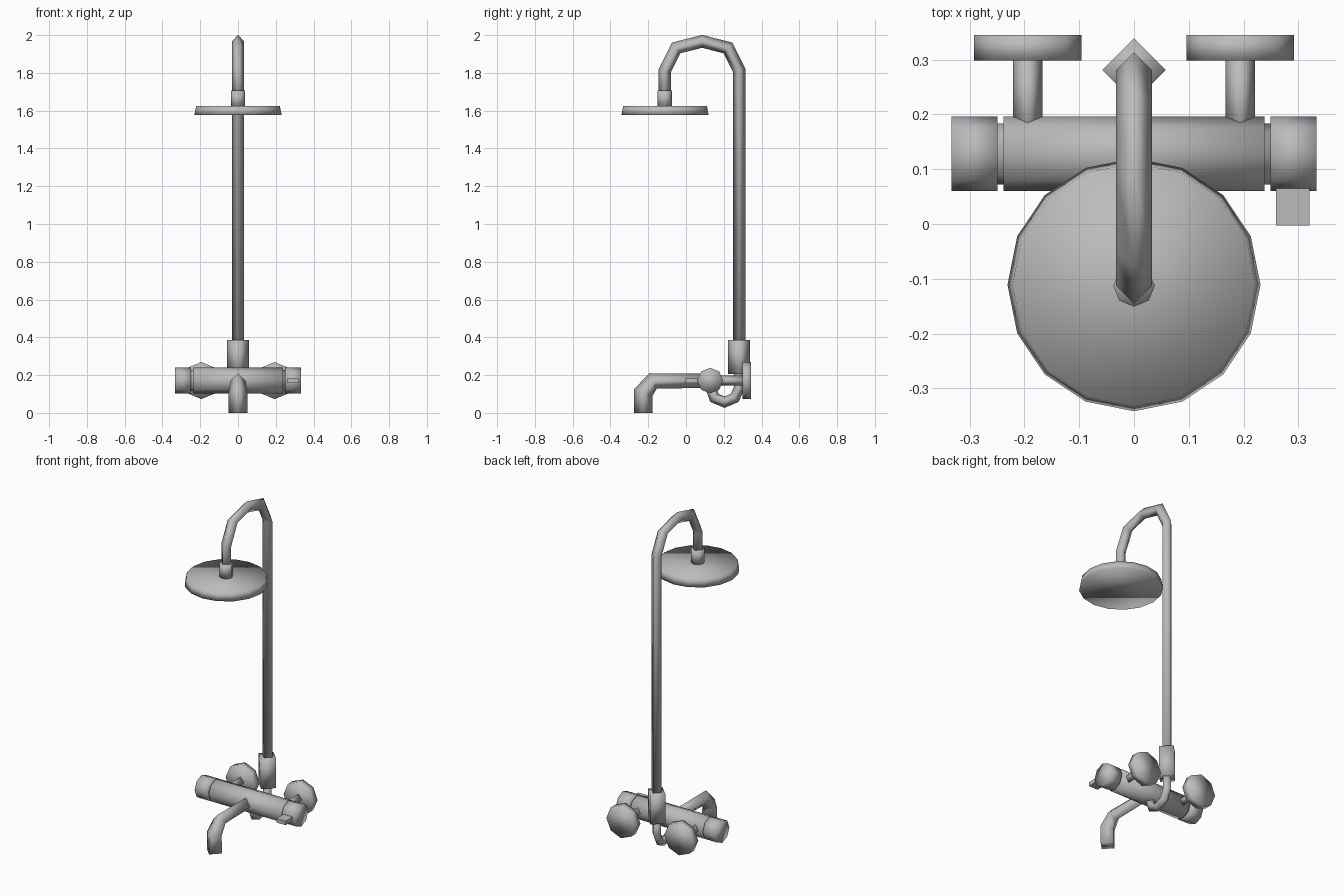
import bpy
import bmesh
from math import pi
from mathutils import Vector

default = bpy.data.objects.get("Cube")
if default:
    bpy.data.objects.remove(default, do_unlink=True)

metal = bpy.data.materials.new("grey metal")
metal.use_nodes = True
GREY = (0.5, 0.5, 0.5, 1)
metal.diffuse_color = GREY
metal.node_tree.nodes["Principled BSDF"].inputs["Base Color"].default_value = GREY


def finish(obj, name, smooth=True):
    obj.name = name
    obj.data.name = name
    obj.data.materials.append(metal)
    for poly in obj.data.polygons:
        poly.use_smooth = smooth
    return obj


def disc(name, centre, radius, depth, sides=8, top=None, rotation=(0, 0, 0)):
    """Faceted cylinder or slightly tapered disc."""
    bpy.ops.mesh.primitive_cone_add(
        vertices=sides, radius1=radius, radius2=radius if top is None else top,
        depth=depth, location=centre, rotation=rotation)
    return finish(bpy.context.object, name)


def tube(name, path, radii, x=0):
    """Four-sided mitred pipe along (y, z) points, with its corners on the axes."""
    pts = [Vector((x, y, z)) for y, z in path]
    side = Vector((1, 0, 0))
    bm = bmesh.new()
    rings = []
    for i, p in enumerate(pts):
        before = (p - pts[i - 1]).normalized() if i else None
        after = (pts[i + 1] - p).normalized() if i < len(pts) - 1 else None
        before, after = before or after, after or before
        along = (before + after).normalized()
        up = side.cross(along) / along.dot(after)
        r = radii[i] if isinstance(radii, (list, tuple)) else radii
        rings.append([bm.verts.new(p + d * r) for d in (side, up, -side, -up)])
    for a, b in zip(rings, rings[1:]):
        for k in range(4):
            n = (k + 1) % 4
            bm.faces.new((a[k], a[n], b[n], b[k]))
    bm.faces.new(rings[0])
    bm.faces.new(rings[-1])
    bmesh.ops.recalc_face_normals(bm, faces=bm.faces)
    mesh = bpy.data.meshes.new(name)
    bm.to_mesh(mesh)
    bm.free()
    obj = bpy.data.objects.new(name, mesh)
    bpy.context.collection.objects.link(obj)
    return finish(obj, name)


ALONG_X = (0, pi / 2, 0)
ALONG_Y = (pi / 2, 0, 0)
BODY_Y, BODY_Z = 0.128, 0.171
RISER_Y, HEAD_Y = 0.281, -0.113

# Riser pipe with its gooseneck
tube("riser_pipe", [(RISER_Y, 0.3), (RISER_Y, 1.815), (0.222, 1.932), (0.085, 1.967),
                    (-0.052, 1.932), (HEAD_Y, 1.81), (HEAD_Y, 1.65)], 0.033)
tube("riser_collar", [(RISER_Y, 0.205), (RISER_Y, 0.385)], 0.058)

# Rain head and its connector
disc("shower_head", (0, HEAD_Y + 0.002, 1.6), 0.231, 0.047, 16, 0.222)
disc("head_connector", (0, HEAD_Y, 1.663), 0.038, 0.085)

# Mixer body, with a thinner spindle showing in the gaps
disc("mixer_body", (0, BODY_Y, BODY_Z), 0.068, 0.476, rotation=ALONG_X)
disc("mixer_spindle", (0, BODY_Y, BODY_Z), 0.056, 0.52, rotation=ALONG_X)

# Knobs, wall inlets and wall flanges on both sides
for label, s in (("left", 1), ("right", -1)):
    disc(label + "_knob", (s * 0.291, BODY_Y, BODY_Z), 0.068, 0.084, rotation=ALONG_X)
    tube(label + "_inlet", [(0.15, BODY_Z), (0.31, BODY_Z)], 0.027, s * 0.194)
    disc(label + "_flange", (s * 0.194, 0.322, BODY_Z), 0.098, 0.046, rotation=ALONG_Y)

# Lever on the left knob
bpy.ops.mesh.primitive_cube_add(size=1, location=(0.29, 0.037, BODY_Z))
lever = finish(bpy.context.object, "knob_lever", False)
lever.scale = (0.062, 0.08, 0.024)

# Bath spout
tube("spout", [(BODY_Y, 0.171), (-0.174, 0.169), (-0.226, 0.108), (-0.226, 0)],
     [0.038, 0.041, 0.049, 0.05])

# Return bend from the mixer up to the riser
tube("return_bend", [(RISER_Y, 0.22), (RISER_Y, 0.13), (0.257, 0.079), (0.204, 0.057),
                     (0.151, 0.079), (BODY_Y, 0.14)], 0.028)
